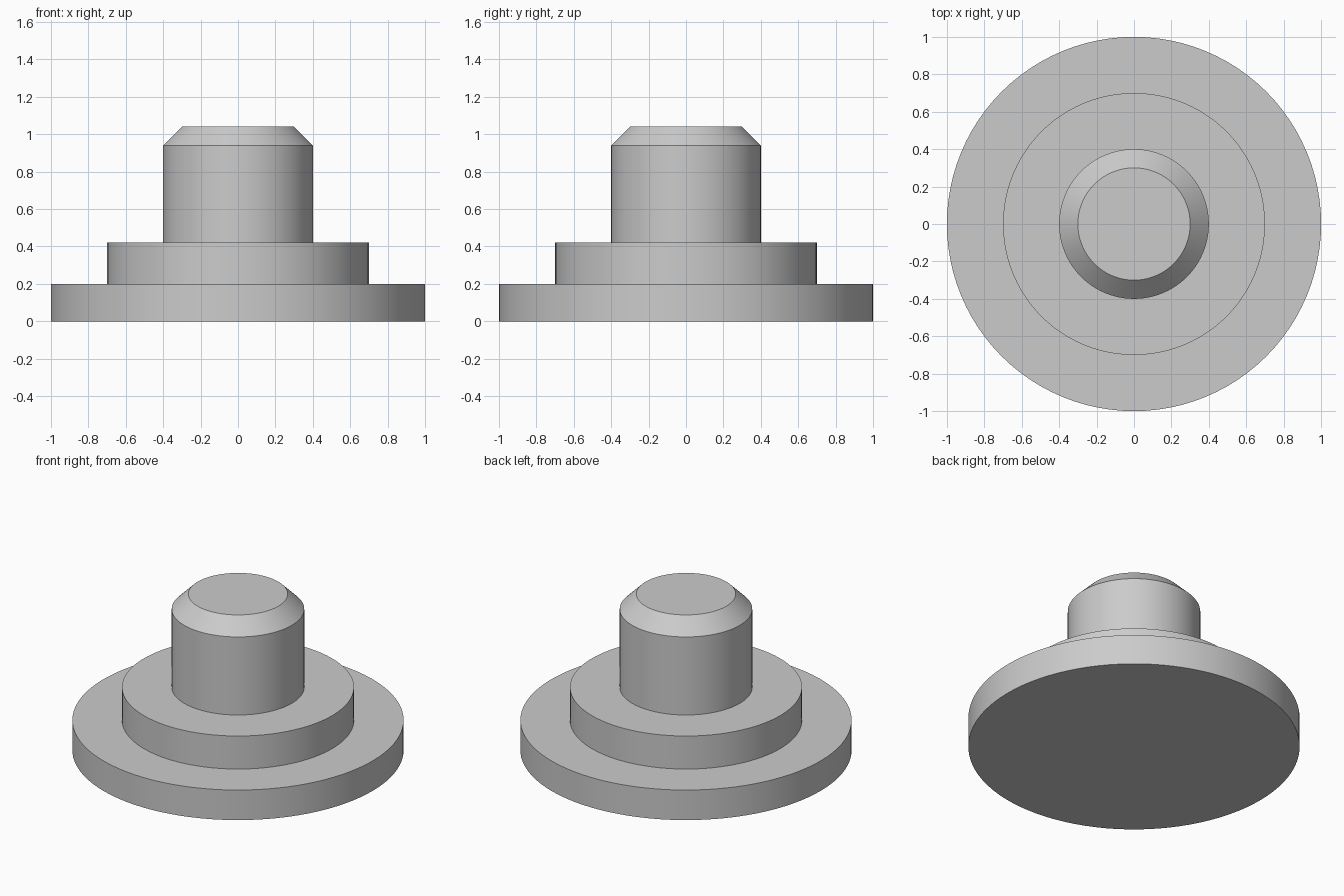
import bpy
import bmesh
import math

if "Cube" in bpy.data.objects:
    bpy.data.objects.remove(bpy.data.objects["Cube"], do_unlink=True)

SEGMENTS = 96

# Plain grey for the whole part
grey = bpy.data.materials.new("light_grey")
grey.use_nodes = True
colour = (0.6, 0.6, 0.6, 1)
grey.diffuse_color = colour
grey.node_tree.nodes["Principled BSDF"].inputs["Base Color"].default_value = colour

# Half outline as (radius, height): flange, step, chamfered pin
profile = [(1, 0), (1, 0.2), (0.7, 0.2), (0.7, 0.42),
           (0.4, 0.42), (0.4, 0.94), (0.3, 1.04)]

# Revolve the outline and cap both ends
bm = bmesh.new()
rings = []
for radius, height in profile:
    angles = [2 * math.pi * i / SEGMENTS for i in range(SEGMENTS)]
    rings.append([bm.verts.new((radius * math.cos(a), radius * math.sin(a), height))
                  for a in angles])
for lower, upper in zip(rings, rings[1:]):
    for i in range(SEGMENTS):
        j = (i + 1) % SEGMENTS
        bm.faces.new((lower[i], lower[j], upper[j], upper[i]))
bm.faces.new(rings[0][::-1])
bm.faces.new(rings[-1])

mesh = bpy.data.meshes.new("stepped_pin")
bm.to_mesh(mesh)
bm.free()
mesh.materials.append(grey)
pin = bpy.data.objects.new("stepped_pin", mesh)
bpy.context.collection.objects.link(pin)

# Smooth round walls with crisp edges
bpy.ops.object.select_all(action='DESELECT')
pin.select_set(True)
bpy.context.view_layer.objects.active = pin
bpy.ops.object.shade_smooth_by_angle(angle=math.radians(30))
